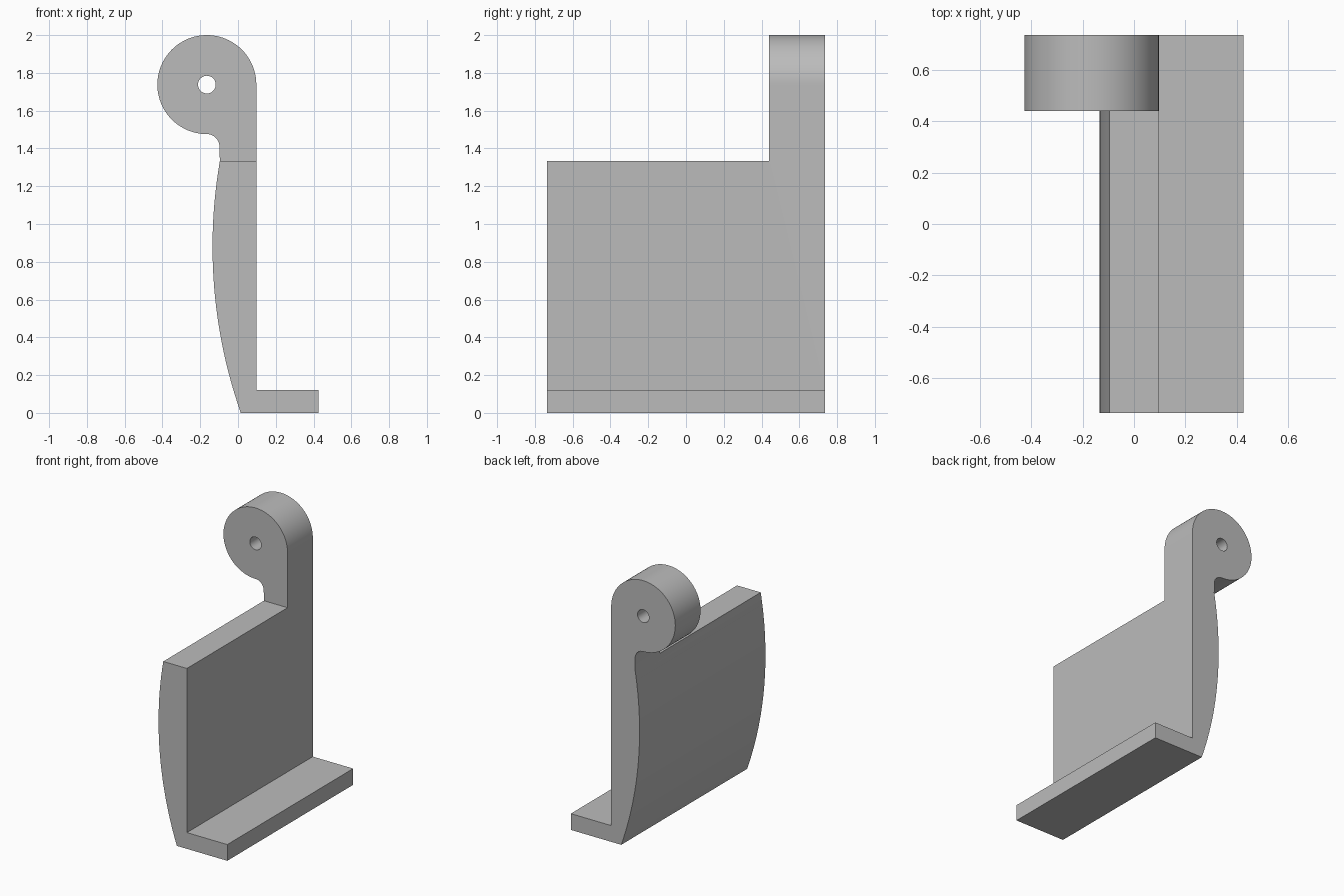
import bpy, bmesh
from math import sin, cos, pi, asin, radians
from mathutils import Matrix

cube = bpy.data.objects.get("Cube")
if cube:
    bpy.data.objects.remove(cube)

grey = bpy.data.materials.new("plain grey")
grey.use_nodes = True
GREY = (0.5, 0.5, 0.5, 1)
grey.diffuse_color = GREY
grey.node_tree.nodes["Principled BSDF"].inputs["Base Color"].default_value = GREY

BACK, FRONT = 0.735, -0.735
LUG_FRONT = 0.44          # front face of the hinge lug
SHOULDER = 1.333          # top of the plate
EYE_X, EYE_Z, EYE_R = -0.165, 1.738, 0.262
FILLET = 0.067


def arc(cx, cz, r, start, end, n):
    """Points on an arc in the xz plane, both ends included."""
    return [(cx + r * cos(start + (end - start) * i / n),
             cz + r * sin(start + (end - start) * i / n)) for i in range(n + 1)]


def extrude(name, points, y0, y1):
    """Solid with the given xz outline between two y positions."""
    bm = bmesh.new()
    face = bm.faces.new([bm.verts.new((x, y0, z)) for x, z in points])
    ext = bmesh.ops.extrude_face_region(bm, geom=[face])
    moved = [v for v in ext["geom"] if isinstance(v, bmesh.types.BMVert)]
    bmesh.ops.translate(bm, verts=moved, vec=(0, y1 - y0, 0))
    bmesh.ops.recalc_face_normals(bm, faces=bm.faces)
    mesh = bpy.data.meshes.new(name)
    bm.to_mesh(mesh)
    bm.free()
    mesh.materials.append(grey)
    obj = bpy.data.objects.new(name, mesh)
    bpy.context.collection.objects.link(obj)
    return obj


def cut(obj, cutter):
    """Subtract the cutter for good, then remove it."""
    cutter.hide_render = True
    bpy.context.view_layer.objects.active = obj
    mod = obj.modifiers.new("cut", "BOOLEAN")
    mod.operation, mod.solver, mod.object = "DIFFERENCE", "EXACT", cutter
    bpy.ops.object.modifier_apply(modifier=mod.name)
    bpy.data.objects.remove(cutter)


# Outline: foot, straight face, round eye, fillet, bulging face
bulge_r, bulge_z, bulge_x = 2.66, 0.88, -0.135
outline = [(0.427, 0), (0.427, 0.12), (0.097, 0.12)]
outline += arc(EYE_X, EYE_Z, EYE_R, 0, 1.5 * pi, 72)
outline += arc(EYE_X, EYE_Z - EYE_R - FILLET, FILLET, pi / 2, 0, 10)[1:]
outline += arc(bulge_x + bulge_r, bulge_z, bulge_r,
               pi - asin((SHOULDER - bulge_z) / bulge_r),
               pi + asin(bulge_z / bulge_r), 24)
bracket = extrude("hinge_bracket", outline, FRONT, BACK)

# Remove the eye in front of the lug, and drill the pin hole
cut(bracket, extrude("lug_cutter", [(-1, SHOULDER), (1, SHOULDER), (1, 3), (-1, 3)],
                     FRONT - 1, LUG_FRONT))
cut(bracket, extrude("pin_hole_cutter", arc(EYE_X, EYE_Z, 0.047, 0, 2 * pi, 32)[:-1],
                     0, BACK + 1))

# Smooth the curved faces, keep the edges sharp
bpy.ops.object.select_all(action="DESELECT")
bracket.select_set(True)
bpy.context.view_layer.objects.active = bracket
bpy.ops.object.shade_smooth_by_angle(angle=radians(25))
